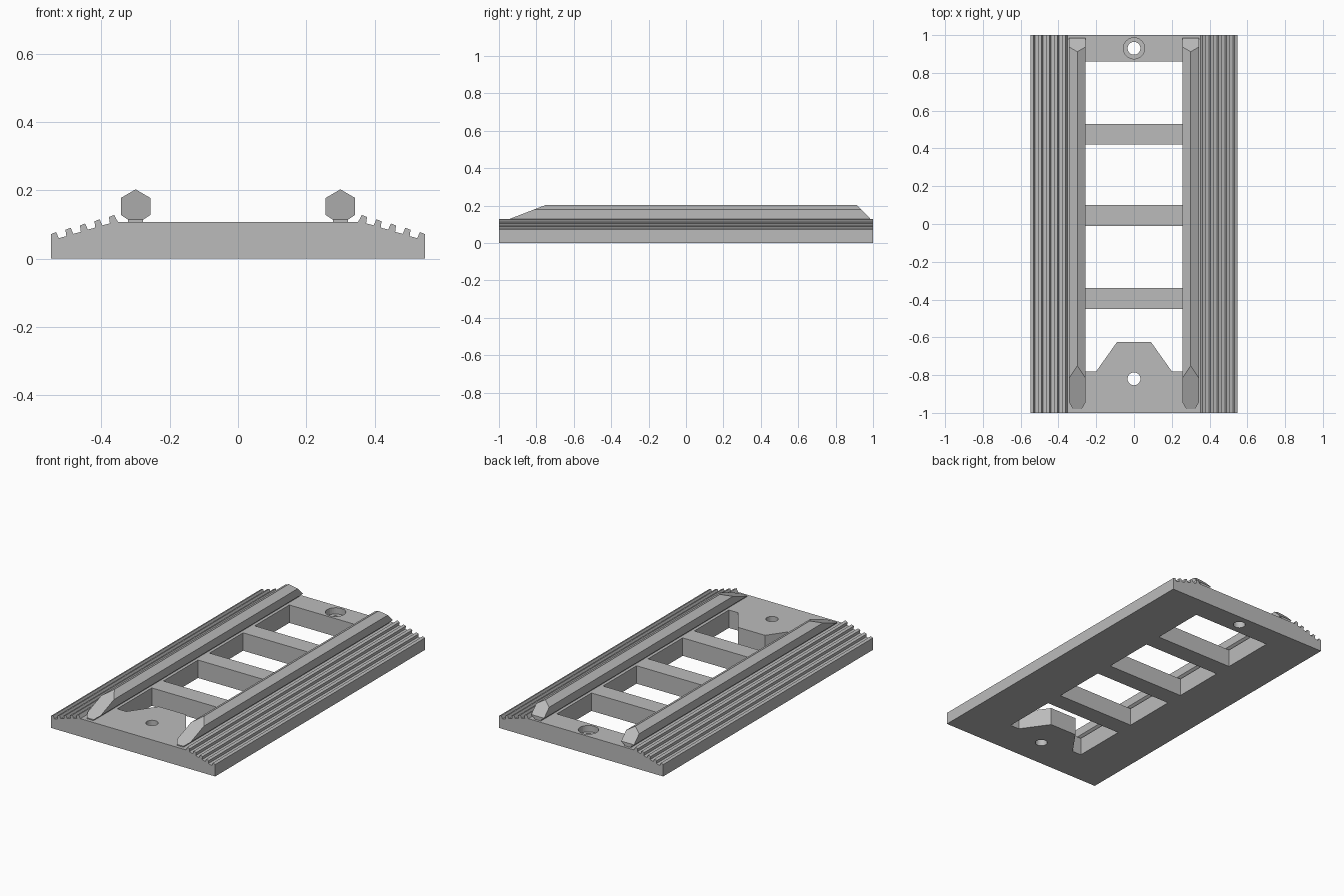
import bpy, bmesh
from mathutils import Vector

cube = bpy.data.objects.get("Cube")
if cube:
    bpy.data.objects.remove(cube, do_unlink=True)

grey = bpy.data.materials.new("plain grey")
grey.use_nodes = True
colour = (0.5, 0.5, 0.5, 1)
grey.diffuse_color = colour
grey.node_tree.nodes["Principled BSDF"].inputs["Base Color"].default_value = colour


def prism(name, points, axis, low, high):
    """Extrude a 2D outline along y (points are x, z) or along z (points are x, y)."""
    bm = bmesh.new()
    place = (lambda p: (p[0], low, p[1])) if axis == "y" else (lambda p: (p[0], p[1], low))
    face = bm.faces.new([bm.verts.new(place(p)) for p in points])
    top = bmesh.ops.extrude_face_region(bm, geom=[face])
    shift = Vector((0, high - low, 0) if axis == "y" else (0, 0, high - low))
    moved = [v for v in top["geom"] if isinstance(v, bmesh.types.BMVert)]
    bmesh.ops.translate(bm, verts=moved, vec=shift)
    bmesh.ops.recalc_face_normals(bm, faces=bm.faces)
    return finish(name, bm)


def finish(name, bm):
    mesh = bpy.data.meshes.new(name)
    bm.to_mesh(mesh)
    bm.free()
    mesh.materials.append(grey)
    obj = bpy.data.objects.new(name, mesh)
    bpy.context.collection.objects.link(obj)
    return obj


def cut(target, cutter):
    mod = target.modifiers.new("cut", "BOOLEAN")
    mod.operation = "DIFFERENCE"
    mod.solver = "EXACT"
    mod.object = cutter
    bpy.context.view_layer.objects.active = target
    bpy.ops.object.modifier_apply(modifier=mod.name)
    bpy.data.objects.remove(cutter, do_unlink=True)


def drill(target, y, radius, low):
    bpy.ops.mesh.primitive_cylinder_add(vertices=32, radius=radius, depth=0.4,
                                        location=(0, y, low + 0.2))
    cutter = bpy.context.object
    cutter.data.materials.append(grey)
    cut(target, cutter)


# Base plate: flat middle, five slanted ridges stepping down on each side
deck = 0.108
half = [(0.548, 0)]
for i in range(5):
    dx, dz = -0.0425 * i, 0.0125 * i
    half += [(0.548 + dx, 0.072 + dz), (0.533 + dx, 0.078 + dz),
             (0.525 + dx, 0.060 + dz)]
    if i < 4:
        half.append((0.503 + dx, 0.066 + dz))
half[-1] = (0.352, deck)
outline = half + [(-x, z) for x, z in reversed(half)]
base = prism("ridged_base", outline, "y", -1, 1)

# Windows that leave the rungs between them
w = 0.26
for low, high in [(0.53, 0.86), (0.10, 0.42), (-0.34, -0.01)]:
    cut(base, prism("window_cutter", [(-w, low), (w, low), (w, high), (-w, high)],
                    "z", -0.1, 0.3))
# The front window goes round a tapered tongue
tongue = [(-w, -0.45), (-w, -0.78), (-0.2, -0.78), (-0.09, -0.625),
          (0.09, -0.625), (0.2, -0.78), (w, -0.78), (w, -0.45)]
cut(base, prism("window_cutter", tongue, "z", -0.1, 0.3))

# Screw holes, the back one with a wider recess
drill(base, -0.82, 0.034, -0.1)
drill(base, 0.93, 0.034, -0.1)
drill(base, 0.93, 0.056, 0.07)

# Hexagonal rails on a narrow foot, with sloped ends
side = [(0, 0.203), (0.043, 0.178), (0.043, 0.128), (0.022, 0.114), (0.022, 0.1)]
section = side + [(-x, z) for x, z in reversed(side[1:])]
end_planes = [((0, -0.75, 0.203), (0, -0.385, 1)), ((0, 0.912, 0.203), (0, 1, 1)),
              ((0, -0.98, 0), (0, -1, 0)), ((0, 0.985, 0), (0, 1, 0))]
for name, sign in [("left_rail", 1), ("right_rail", -1)]:
    rail = prism(name, [(x + 0.3 * sign, z) for x, z in section], "y", -1.1, 1.1)
    bm = bmesh.new()
    bm.from_mesh(rail.data)
    for point, normal in end_planes:
        bmesh.ops.bisect_plane(bm, geom=bm.verts[:] + bm.edges[:] + bm.faces[:],
                               plane_co=point, plane_no=normal, clear_outer=True)
        rim = [e for e in bm.edges if e.is_boundary]
        if rim:
            bmesh.ops.holes_fill(bm, edges=rim, sides=0)
    bmesh.ops.recalc_face_normals(bm, faces=bm.faces)
    bm.to_mesh(rail.data)
    bm.free()
